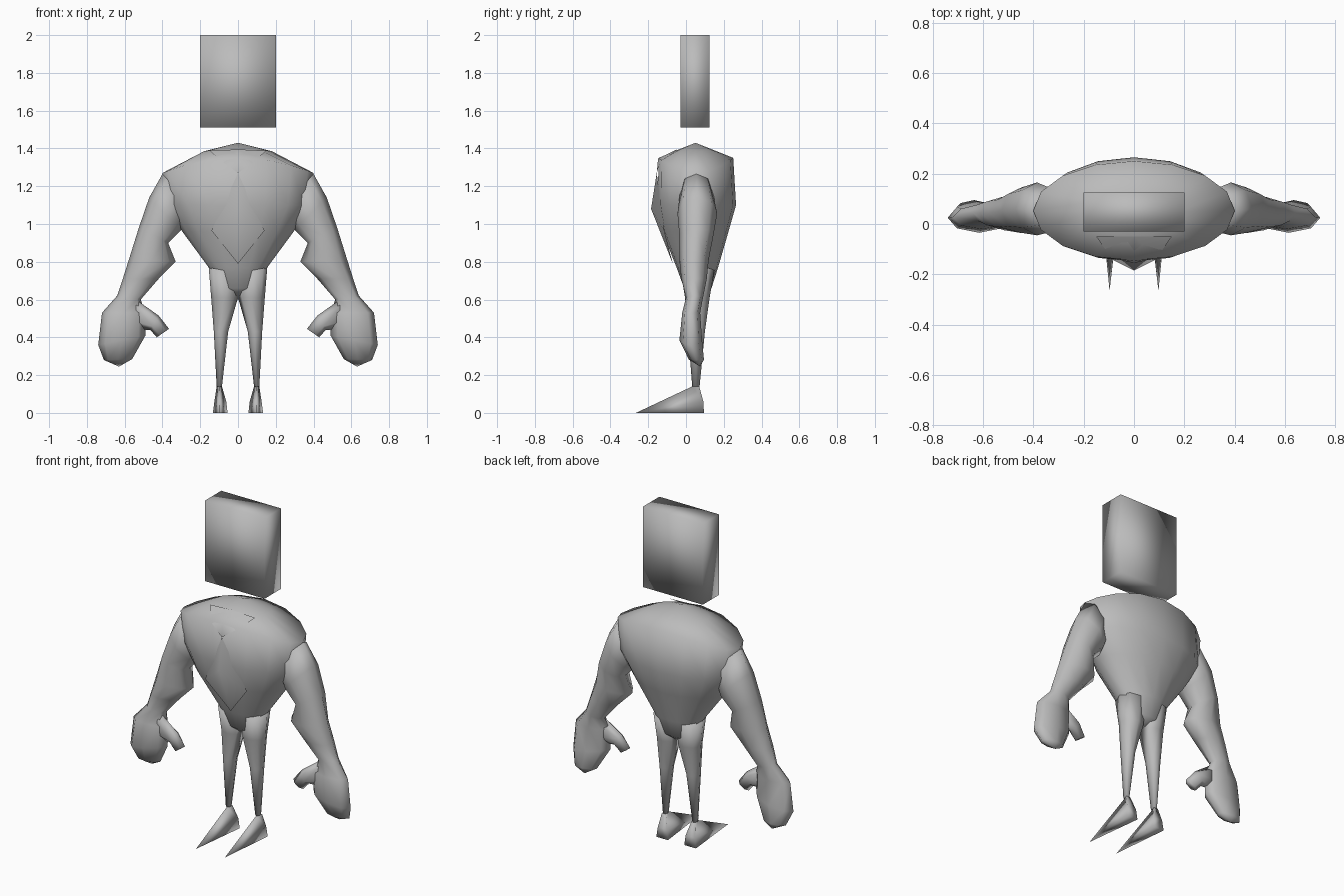
import bpy, bmesh, math
from mathutils import Vector

if "Cube" in bpy.data.objects:
    bpy.data.objects.remove(bpy.data.objects["Cube"])

grey = bpy.data.materials.new("plain grey")
grey.diffuse_color = (0.5, 0.5, 0.5, 1)
grey.use_nodes = True
grey.node_tree.nodes["Principled BSDF"].inputs["Base Color"].default_value = grey.diffuse_color


def make(name, verts, faces, mirror=False):
    """Smooth-shaded mesh object, optionally mirrored across x."""
    me = bpy.data.meshes.new(name)
    me.from_pydata(verts, [], faces)
    bm = bmesh.new()
    bm.from_mesh(me)
    bmesh.ops.recalc_face_normals(bm, faces=bm.faces)
    for f in bm.faces:
        f.smooth = True
    bm.to_mesh(me)
    bm.free()
    me.materials.append(grey)
    ob = bpy.data.objects.new(name, me)
    bpy.context.collection.objects.link(ob)
    if mirror:
        ob.modifiers.new("mirror", 'MIRROR').use_axis[0] = True
    return ob


def loft(name, rings, start=None, end=None, mirror=False):
    """Skin rings of equal size, closing each end with a point or a cap."""
    n = len(rings[0])
    verts = [p for r in rings for p in r]
    faces = []
    for k in range(len(rings) - 1):
        for i in range(n):
            j = (i + 1) % n
            faces.append((k*n + i, k*n + j, (k+1)*n + j, (k+1)*n + i))
    for tip, base in ((start, 0), (end, (len(rings) - 1) * n)):
        if tip:
            verts.append(tip)
            faces += [(base + i, base + (i+1) % n, len(verts) - 1) for i in range(n)]
        else:
            faces.append(tuple(range(base, base + n)))
    return make(name, verts, faces, mirror)


def limb_ring(x0, z0, x1, z1, y0, y1, n=8):
    """Oval ring spanning an inner point, an outer point and a depth range."""
    mid = Vector(((x0+x1)/2, (y0+y1)/2, (z0+z1)/2))
    half = Vector(((x1-x0)/2, 0, (z1-z0)/2))
    deep = Vector((0, (y1-y0)/2, 0))
    return [mid + half*math.cos(a) + deep*math.sin(a)
            for a in (2*math.pi*i/n for i in range(n))]


def body_ring(z, w, front, back, rise=0):
    """Horizontal oval, raised at front and back by rise."""
    return [((w*math.cos(a)), (front+back)/2 + (back-front)/2*math.sin(a),
             z + rise*math.sin(a)**2)
            for a in (2*math.pi*i/16 for i in range(16))]


# floating block head
x, ya, yb, za, zb = 0.2, -0.03, 0.125, 1.51, 2.0
loft("head", [[(-x, ya, z), (x, ya, z), (x, yb, z), (-x, yb, z)] for z in (za, zb)])

# barrel chest tapering to the hips
loft("torso", [
    body_ring(1.385, 0.18, -0.05, 0.15, 0.005),
    body_ring(1.27, 0.40, -0.145, 0.25, 0.08),
    body_ring(1.10, 0.375, -0.15, 0.265),
    body_ring(0.96, 0.295, -0.125, 0.225),
    body_ring(0.77, 0.155, -0.05, 0.17),
    body_ring(0.66, 0.115, -0.01, 0.135),
], start=(0, 0.05, 1.43), end=(0, 0.06, 0.60))

# tie: a ridged diamond on the chest
make("tie", [(0, -0.155, 1.27), (-0.14, -0.115, 0.965), (0, -0.07, 0.79),
             (0.14, -0.115, 0.965), (0, -0.185, 1.08)],
     [(0, 1, 4), (1, 2, 4), (2, 3, 4), (3, 0, 4)])

# collar: shallow bib from the neck to the tie
make("collar", [(0, -0.155, 1.27), (-0.09, -0.135, 1.335), (-0.15, -0.05, 1.388),
                (0, -0.05, 1.395), (0.15, -0.05, 1.388), (0.09, -0.135, 1.335),
                (0, -0.148, 1.345)],
     [(0, 1, 6), (1, 2, 3, 6), (3, 4, 5, 6), (5, 0, 6)])

# arm and fist
loft("arm", [limb_ring(*r) for r in (
    (0.25, 1.10, 0.40, 1.265, -0.03, 0.14),
    (0.30, 0.97, 0.47, 1.14, -0.045, 0.165),
    (0.37, 0.90, 0.525, 0.98, -0.035, 0.145),
    (0.33, 0.80, 0.575, 0.82, -0.035, 0.12),
    (0.42, 0.71, 0.61, 0.71, -0.025, 0.11),
    (0.515, 0.60, 0.64, 0.62, 0.0, 0.09),
    (0.49, 0.53, 0.72, 0.53, -0.02, 0.075),
    (0.49, 0.41, 0.74, 0.36, -0.035, 0.085),
    (0.56, 0.285, 0.71, 0.28, 0.015, 0.095),
)], end=(0.63, 0.075, 0.245), mirror=True)

# thumb
loft("thumb", [limb_ring(*r, n=6) for r in (
    (0.54, 0.60, 0.54, 0.44, -0.01, 0.06),
    (0.42, 0.515, 0.465, 0.44, -0.015, 0.05),
    (0.365, 0.445, 0.43, 0.40, -0.01, 0.035),
)], mirror=True)

# thin leg
loft("leg", [limb_ring(*r) for r in (
    (0.0, 0.74, 0.155, 0.77, -0.03, 0.15),
    (0.0, 0.61, 0.142, 0.61, -0.005, 0.125),
    (0.052, 0.43, 0.128, 0.43, 0.01, 0.10),
    (0.085, 0.14, 0.113, 0.14, 0.033, 0.072),
)], mirror=True)

# wedge foot with a pointed toe
make("foot", [(0.055, 0.095, 0), (0.133, 0.095, 0), (0.097, -0.265, 0),
              (0.062, 0.092, 0.06), (0.125, 0.092, 0.06),
              (0.085, 0.07, 0.14), (0.113, 0.07, 0.14), (0.099, 0.033, 0.14)],
     [(0, 1, 2), (0, 1, 4, 3), (3, 4, 6, 5), (5, 6, 7),
      (0, 3, 2), (3, 5, 7, 2), (1, 4, 2), (4, 6, 7, 2)], mirror=True)
